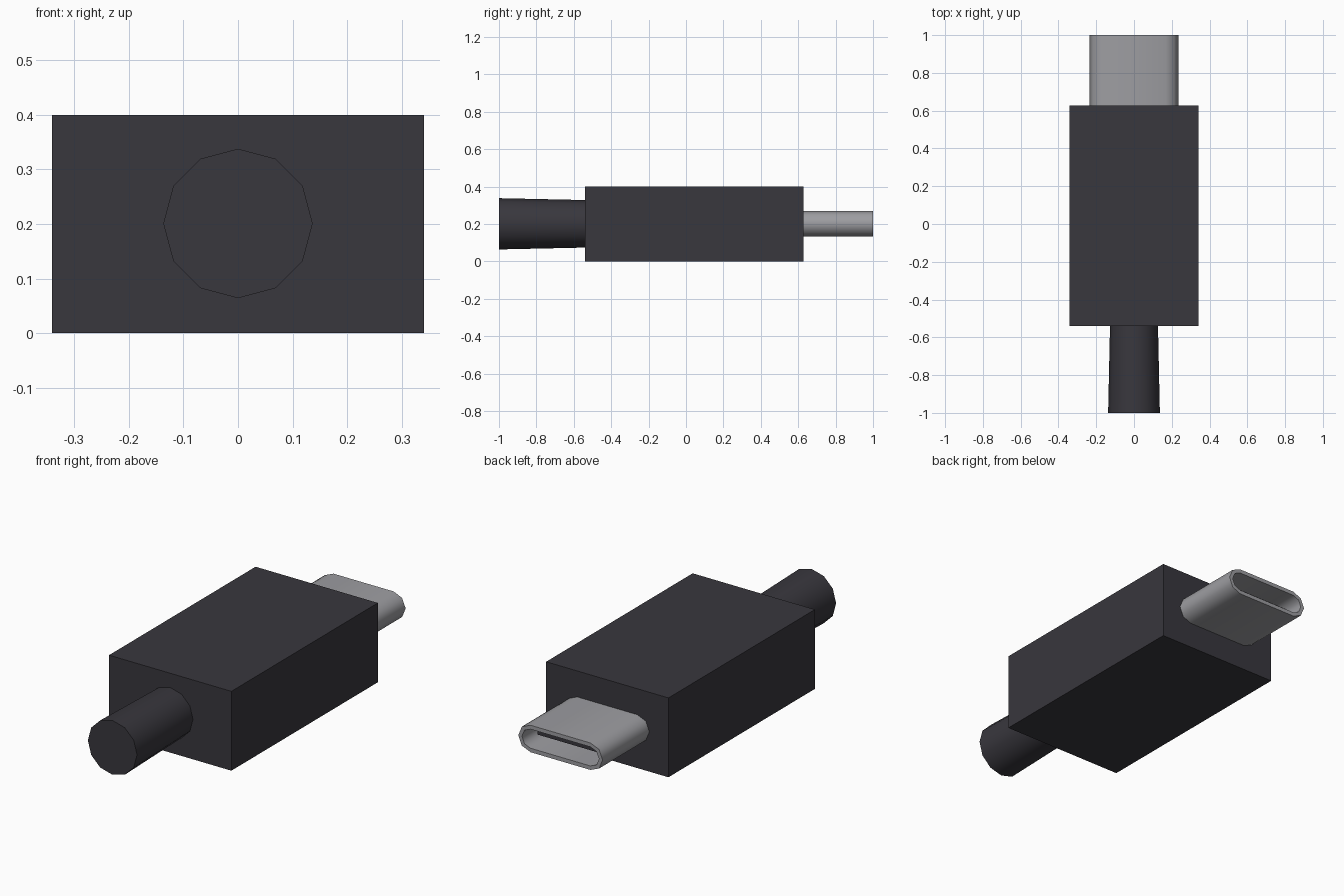
import bpy, bmesh, math

if "Cube" in bpy.data.objects:
    bpy.data.objects.remove(bpy.data.objects["Cube"])

AXIS_Z = 0.201  # height of the shared centre line


def material(name, rgb):
    m = bpy.data.materials.new(name)
    m.diffuse_color = (*rgb, 1.0)
    m.use_nodes = True
    m.node_tree.nodes["Principled BSDF"].inputs["Base Color"].default_value = m.diffuse_color
    return m


DARK = material("dark plastic", (0.040, 0.038, 0.047))
METAL = material("grey metal", (0.34, 0.34, 0.36))


def box(name, x, y0, y1, z0, z1, mat):
    bpy.ops.mesh.primitive_cube_add(size=1, location=(0, (y0 + y1) / 2, (z0 + z1) / 2))
    ob = bpy.context.object
    ob.name = name
    ob.scale = (2 * x, y1 - y0, z1 - z0)
    bpy.ops.object.transform_apply(location=False, rotation=False, scale=True)
    ob.data.materials.append(mat)
    return ob


def loft(name, rings, mat, cap_start=False, cap_end=False, smooth=50):
    """Skin a list of (y, [(x, z), ...]) rings along y."""
    bm = bmesh.new()
    loops = [[bm.verts.new((x, y, z + AXIS_Z)) for x, z in pts] for y, pts in rings]
    n = len(loops[0])
    for a, b in zip(loops, loops[1:]):
        for i in range(n):
            j = (i + 1) % n
            bm.faces.new((a[i], a[j], b[j], b[i]))
    if cap_start:
        bm.faces.new(loops[0])
    if cap_end:
        bm.faces.new(loops[-1][::-1])
    bmesh.ops.recalc_face_normals(bm, faces=bm.faces)
    me = bpy.data.meshes.new(name)
    bm.to_mesh(me)
    bm.free()
    ob = bpy.data.objects.new(name, me)
    bpy.context.collection.objects.link(ob)
    me.materials.append(mat)
    bpy.ops.object.select_all(action='DESELECT')
    ob.select_set(True)
    bpy.context.view_layer.objects.active = ob
    bpy.ops.object.shade_smooth_by_angle(angle=math.radians(smooth))
    return ob


def circle(r, n=12):
    return [(r * math.cos(2 * math.pi * i / n), r * math.sin(2 * math.pi * i / n))
            for i in range(n)]


def slot(half_width, r, seg=4):
    """Rounded slot section with semicircular ends."""
    pts = []
    for side, start in ((1, -90), (-1, 90)):
        for i in range(seg + 1):
            a = math.radians(start + 180 * i / seg)
            pts.append((side * (half_width - r) + r * math.cos(a), r * math.sin(a)))
    return pts


# plug housing
box("housing", 0.341, -0.54, 0.627, 0.0, 0.4, DARK)

# slightly tapered cable
loft("cable", [(-1.0, circle(0.137)), (-0.54, circle(0.127))], DARK,
     cap_start=True, cap_end=True)

# hollow metal shell with a thin rim
outer, inner = slot(0.235, 0.068), slot(0.215, 0.048)
loft("connector_shell", [(0.627, outer), (1.0, outer), (1.0, inner), (0.64, inner)],
     METAL, cap_end=True)

# contact tongue inside the shell
box("contact_tongue", 0.188, 0.63, 0.915, AXIS_Z - 0.017, AXIS_Z + 0.017, DARK)
